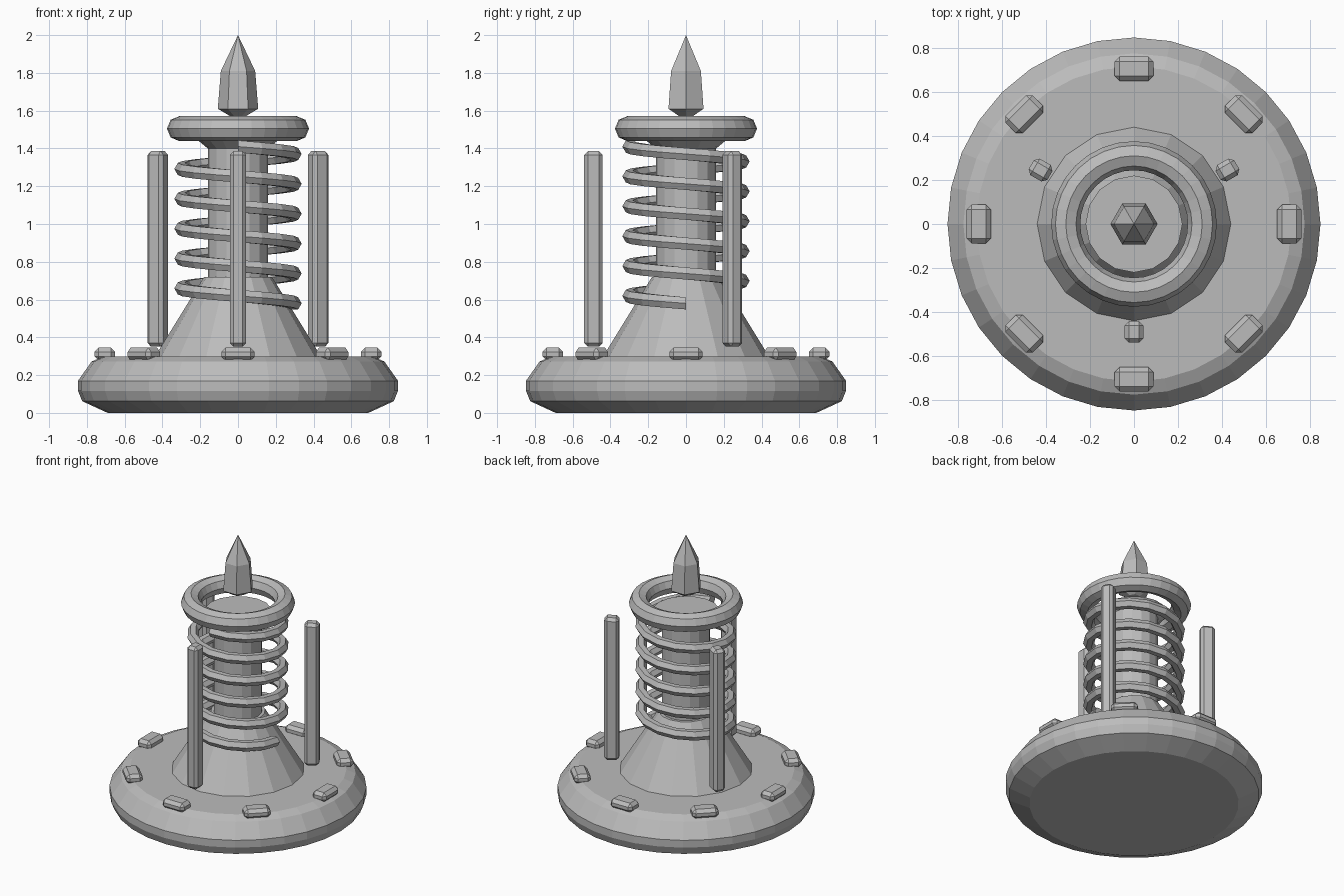
import bpy, bmesh, math
from mathutils import Matrix, Vector

if "Cube" in bpy.data.objects:
    bpy.data.objects.remove(bpy.data.objects["Cube"])

grey = bpy.data.materials.new("grey")
grey.diffuse_color = (0.5, 0.5, 0.5, 1)
grey.use_nodes = True
grey.node_tree.nodes["Principled BSDF"].inputs["Base Color"].default_value = grey.diffuse_color


def finish(name, bm):
    bmesh.ops.recalc_face_normals(bm, faces=bm.faces)
    me = bpy.data.meshes.new(name)
    bm.to_mesh(me)
    bm.free()
    me.materials.append(grey)
    ob = bpy.data.objects.new(name, me)
    bpy.context.collection.objects.link(ob)
    return ob


def lathe(name, profile, n, closed=False):
    """Revolve (radius, z) points; open profiles are capped, radius 0 is a tip."""
    bm = bmesh.new()
    rings = []
    for r, z in profile:
        if r == 0:
            rings.append([bm.verts.new((0, 0, z))] * n)
        else:
            rings.append([bm.verts.new((r * math.cos(math.tau * i / n),
                                        r * math.sin(math.tau * i / n), z)) for i in range(n)])
    pairs = list(zip(rings, rings[1:]))
    if closed:
        pairs.append((rings[-1], rings[0]))
    for a, b in pairs:
        for i in range(n):
            j = (i + 1) % n
            bm.faces.new(list(dict.fromkeys((a[i], a[j], b[j], b[i]))))
    if not closed:
        for ring, (r, z) in ((rings[0], profile[0]), (rings[-1], profile[-1])):
            if r > 0:
                bm.faces.new(ring)
    return finish(name, bm)


def chamfered_box(name, size, radius, z, angle, bevel):
    """Box with local x pointing outward, placed around the axis."""
    bm = bmesh.new()
    bmesh.ops.create_cube(bm, size=1)
    bmesh.ops.scale(bm, vec=size, verts=bm.verts)
    bmesh.ops.bevel(bm, geom=bm.edges[:], offset=bevel, segments=1, affect='EDGES')
    bm.transform(Matrix.Rotation(angle, 4, 'Z') @ Matrix.Translation((radius, 0, z)))
    return finish(name, bm)


# Base disc
lathe("base", [(0.69, 0), (0.825, 0.062), (0.847, 0.117), (0.847, 0.17),
               (0.775, 0.272), (0.715, 0.298)], 32)

# Cone foot, column with flared head
lathe("cone_foot", [(0.457, 0.27), (0.18, 0.72)], 16)
lathe("column", [(0.16, 0.6), (0.16, 1.40), (0.22, 1.45)], 16)

# Top ring with octagonal section
lathe("top_ring", [(0.31 + 0.066 * math.cos(math.tau * k / 8),
                    1.505 + 0.066 * math.sin(math.tau * k / 8)) for k in range(8)], 32, True)

# Floating crystal
lathe("crystal", [(0.04, 1.57), (0.107, 1.61), (0.091, 1.81), (0, 2.0)], 6)

# Coil spring: hexagonal tube swept clockwise upward
bm = bmesh.new()
turns, per, sides, R, r = 5.25, 16, 6, 0.30, 0.037
z0, z1 = 0.58, 1.41
steps = int(turns * per)
rings = []
for s in range(steps + 1):
    a = -math.tau * s / per
    out = Vector((math.cos(a), math.sin(a), 0))
    c = out * R + Vector((0, 0, z0 + (z1 - z0) * s / steps))
    rings.append([bm.verts.new(c + out * r * math.cos(math.tau * k / sides)
                               + Vector((0, 0, r * math.sin(math.tau * k / sides))))
                  for k in range(sides)])
for p, q in zip(rings, rings[1:]):
    for k in range(sides):
        m = (k + 1) % sides
        bm.faces.new((p[k], p[m], q[m], q[k]))
bm.faces.new(rings[0])
bm.faces.new(rings[-1])
finish("coil_spring", bm)

# Three upright rods
for i in range(3):
    chamfered_box(f"rod_{i + 1}", (0.098, 0.086, 1.035), 0.49, 0.868,
                  math.radians(-90 + 120 * i), 0.02)

# Eight studs around the base
for i in range(8):
    chamfered_box(f"stud_{i + 1}", (0.11, 0.176, 0.068), 0.705, 0.311,
                  math.radians(45 * i), 0.022)
